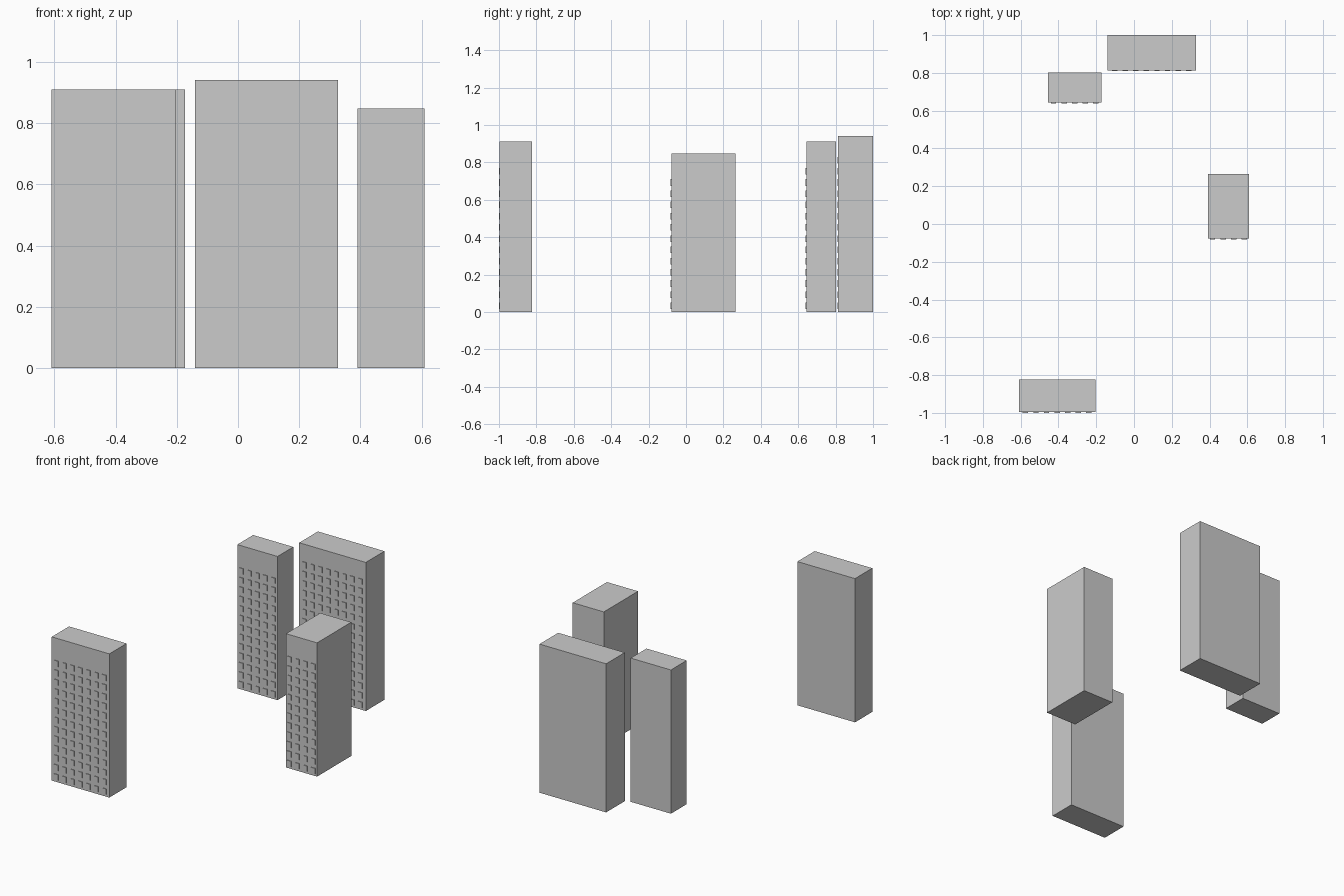
import bpy, bmesh
from mathutils import Matrix

if "Cube" in bpy.data.objects:
    bpy.data.objects.remove(bpy.data.objects["Cube"])


def add_box(bm, x0, x1, y0, y1, z0, z1):
    m = Matrix.Translation(((x0 + x1) / 2, (y0 + y1) / 2, (z0 + z1) / 2))
    m = m @ Matrix.Diagonal((x1 - x0, y1 - y0, z1 - z0, 1))
    bmesh.ops.create_cube(bm, size=1, matrix=m)


def make_object(name, boxes):
    bm = bmesh.new()
    for b in boxes:
        add_box(bm, *b)
    mesh = bpy.data.meshes.new(name)
    bm.to_mesh(mesh)
    bm.free()
    ob = bpy.data.objects.new(name, mesh)
    bpy.context.collection.objects.link(ob)


# Towers: x range, y range, height
towers = {
    "front_left_tower": (-0.609, -0.205, -0.996, -0.823, 0.911),
    "back_left_tower": (-0.455, -0.173, 0.643, 0.801, 0.911),
    "back_tower": (-0.14, 0.327, 0.813, 1.0, 0.942),
    "right_tower": (0.391, 0.609, -0.078, 0.265, 0.848),
}
WIN_W, WIN_H, STEP, DEPTH = 0.028, 0.035, 0.056, 0.004

for name, (x0, x1, y0, y1, h) in towers.items():
    make_object(name, [(x0, x1, y0, y1, 0, h)])
    # Shallow window panels on the front wall
    cols = int((x1 - x0 - WIN_W) / STEP) + 1
    rows = int((h - 0.11 - WIN_H) / 0.06) + 1
    left = (x0 + x1 - (cols - 1) * STEP - WIN_W) / 2
    make_object(name + "_windows", [
        (left + c * STEP, left + c * STEP + WIN_W, y0 - DEPTH, y0 + DEPTH,
         0.015 + r * 0.06, 0.015 + r * 0.06 + WIN_H)
        for c in range(cols) for r in range(rows)])
